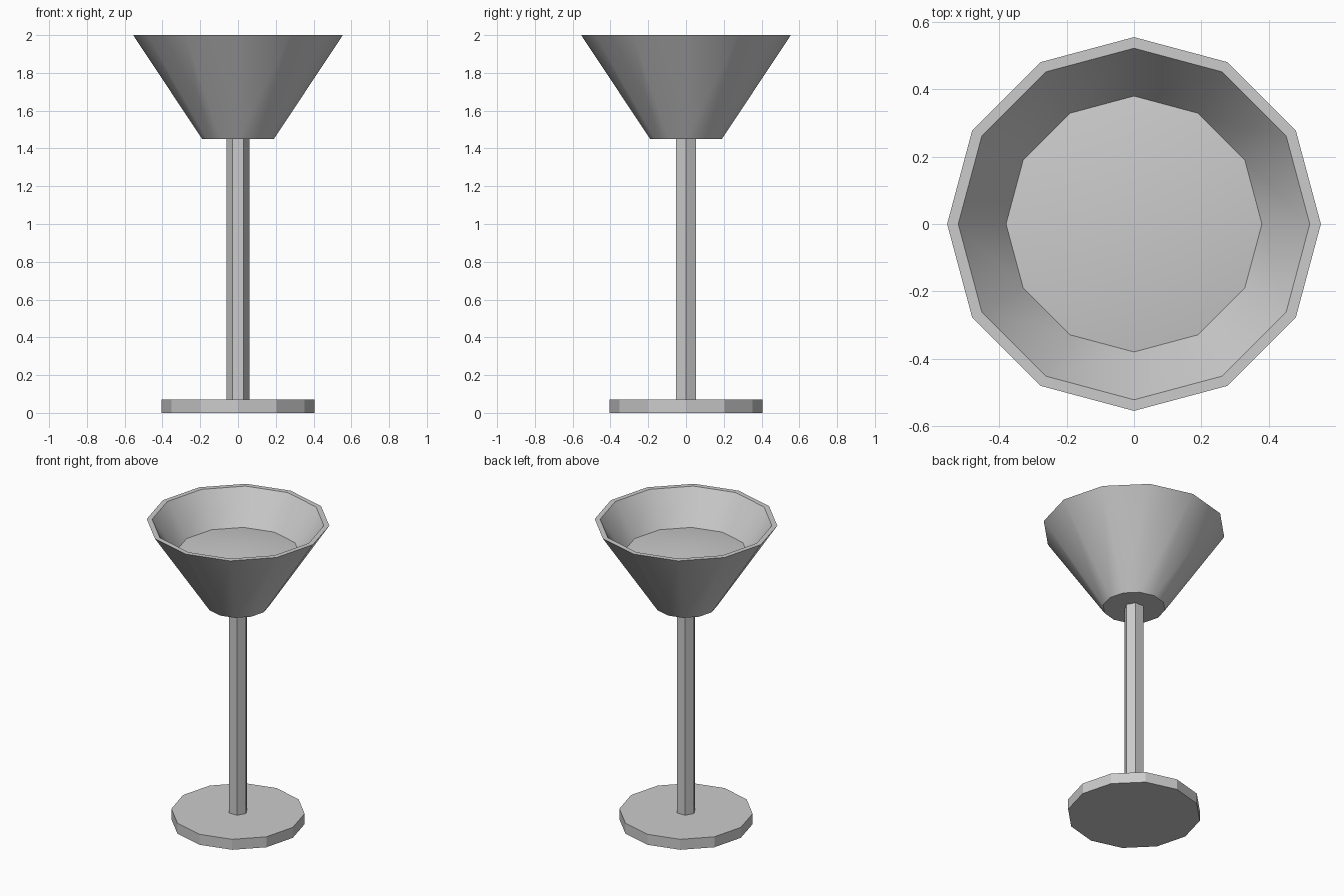
import bpy
import math

cube = bpy.data.objects.get("Cube")
if cube:
    bpy.data.objects.remove(cube, do_unlink=True)

# Single grey material
grey = bpy.data.materials.new("plain_grey")
grey.use_nodes = True
colour = (0.6, 0.6, 0.6, 1.0)
grey.diffuse_color = colour
grey.node_tree.nodes["Principled BSDF"].inputs["Base Color"].default_value = colour


def lathe(name, profile, sides, smooth=False):
    """Revolve (radius, z) points around z; a zero radius becomes one pole vertex."""
    verts, rings, faces = [], [], []
    for r, z in profile:
        n = sides if r > 0 else 1
        start = len(verts)
        for i in range(n):
            a = 2 * math.pi * i / sides
            verts.append((r * math.cos(a), r * math.sin(a), z))
        rings.append([start + i % n for i in range(sides)])
    for low, high in zip(rings, rings[1:]):
        for i in range(sides):
            j = (i + 1) % sides
            loop = [low[i], low[j], high[j], high[i]]
            faces.append(list(dict.fromkeys(loop)))
    # Close open ends with flat polygons
    if profile[0][0] > 0:
        faces.append(rings[0][::-1])
    if profile[-1][0] > 0:
        faces.append(rings[-1])
    mesh = bpy.data.meshes.new(name)
    mesh.from_pydata(verts, [], faces)
    mesh.materials.append(grey)
    mesh.update()
    obj = bpy.data.objects.new(name, mesh)
    bpy.context.collection.objects.link(obj)
    if smooth:
        bpy.ops.object.select_all(action='DESELECT')
        obj.select_set(True)
        bpy.context.view_layer.objects.active = obj
        bpy.ops.object.shade_smooth_by_angle(angle=math.radians(35))
    return obj


# Flat twelve-sided foot
lathe("base", [(0.405, 0.0), (0.405, 0.07)], 12)

# Six-sided stem
lathe("stem", [(0.06, 0.07), (0.06, 1.45)], 6)

# Flared bowl: outer wall, rim, inner wall and slightly raised floor
lathe("bowl", [(0.19, 1.45), (0.555, 2.0), (0.522, 2.0),
               (0.38, 1.79), (0.0, 1.845)], 12, smooth=True)
